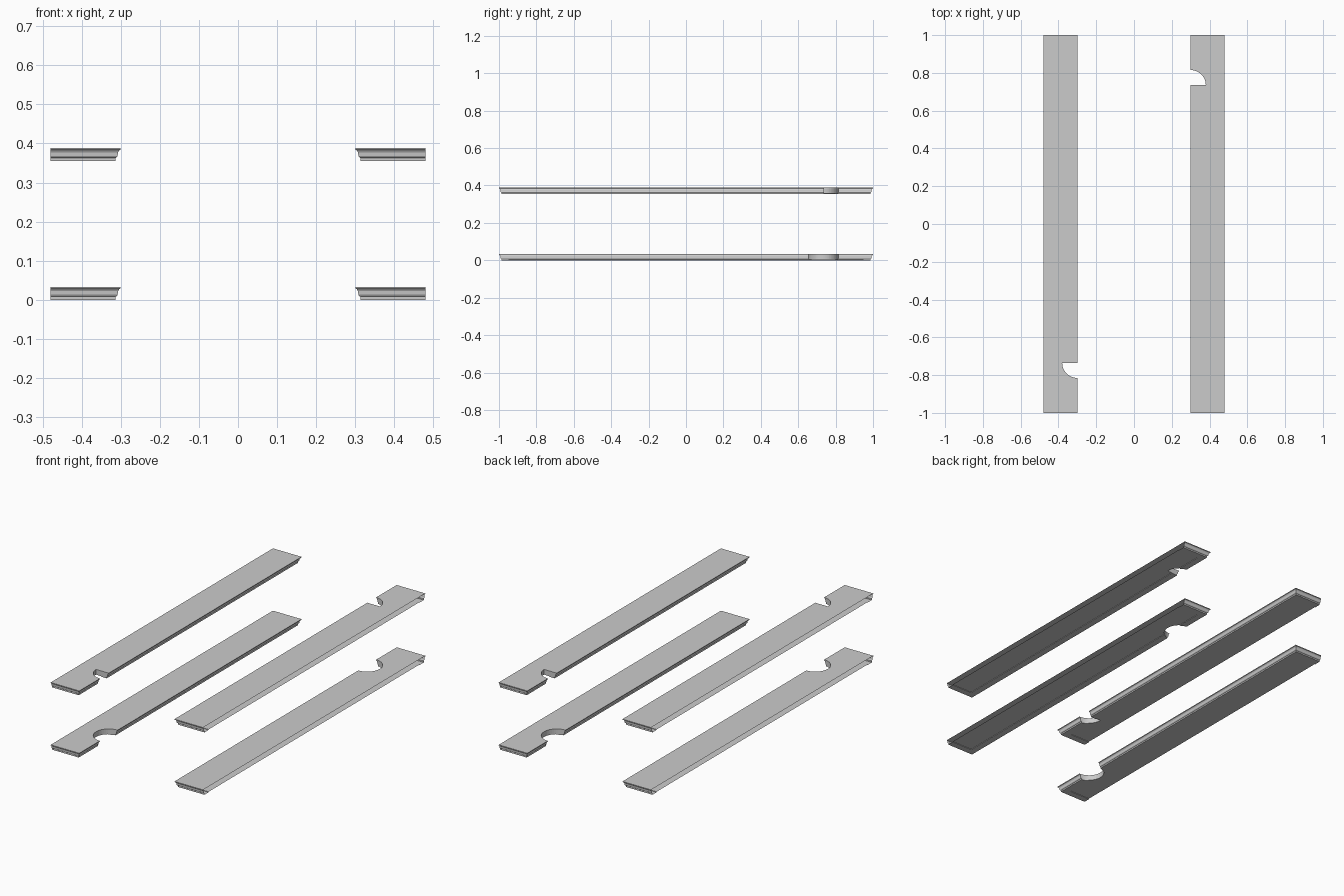
import bpy, bmesh, math

if "Cube" in bpy.data.objects:
    bpy.data.objects.remove(bpy.data.objects["Cube"])

# moulding profile: (inset from the outline, height), top to bottom, ending in a shallow underside recess
PROFILE = [(0, .033), (0, .029), (.004, .027), (.007, .022), (.008, .013),
           (.010, .010), (.013, .008), (.013, 0), (.05, 0), (.05, .003)]
X0, X1 = .30, .48
NOTCH_Y, NOTCH_R = .735, .08


def new_object(name, bm):
    bmesh.ops.recalc_face_normals(bm, faces=bm.faces[:])
    mesh = bpy.data.meshes.new(name)
    bm.to_mesh(mesh)
    bm.free()
    ob = bpy.data.objects.new(name, mesh)
    bpy.context.collection.objects.link(ob)
    return ob


def plank_body(name):
    # moulded on the inner edge and both ends, flat at the outer edge
    bm = bmesh.new()
    rings = [[bm.verts.new(c) for c in ((X1, -1 + d, z), (X0 + d, -1 + d, z),
                                        (X0 + d, 1 - d, z), (X1, 1 - d, z))]
             for d, z in PROFILE]
    for a, b in zip(rings, rings[1:]):
        for i in range(3):
            bm.faces.new((a[i], a[i + 1], b[i + 1], b[i]))
    bm.faces.new(rings[0])
    bm.faces.new(rings[-1])
    bm.faces.new([r[0] for r in rings] + [r[3] for r in reversed(rings)])
    return new_object(name, bm)


def notch_cutter(start, n):
    # round cutter reaching past the inner edge
    pts = [(X0 + NOTCH_R * math.cos(start + (math.pi / 2 - start) * i / n),
            NOTCH_Y + NOTCH_R * math.sin(start + (math.pi / 2 - start) * i / n))
           for i in range(n + 1)]
    low = NOTCH_Y if start == 0 else NOTCH_Y - NOTCH_R
    pts += [(X0 - .05, NOTCH_Y + NOTCH_R), (X0 - .05, low)]
    if start == 0:
        pts.append((X0, low))
    bm = bmesh.new()
    face = bm.faces.new([bm.verts.new((x, y, -.05)) for x, y in pts])
    ext = bmesh.ops.extrude_face_region(bm, geom=[face])
    for v in ext["geom"]:
        if isinstance(v, bmesh.types.BMVert):
            v.co.z = .1
    cutter = new_object("notch_cutter", bm)
    cutter.hide_render = True
    return cutter


def shelf(name, z, start, n, side):
    ob = plank_body(name)
    cutter = notch_cutter(start, n)
    mod = ob.modifiers.new("notch", 'BOOLEAN')
    mod.operation = 'DIFFERENCE'
    mod.solver = 'EXACT'
    mod.object = cutter
    deps = bpy.context.evaluated_depsgraph_get()
    mesh = bpy.data.meshes.new_from_object(ob.evaluated_get(deps))
    ob.modifiers.clear()
    bpy.data.objects.remove(cutter)
    # open the outer edge and turn the plank to its side
    bm = bmesh.new()
    bm.from_mesh(mesh)
    back = [f for f in bm.faces if all(v.co.x > X1 - .001 for v in f.verts)]
    bmesh.ops.delete(bm, geom=back, context='FACES')
    for v in bm.verts:
        v.co = (v.co.x * side, v.co.y * side, v.co.z + z)
    bm.to_mesh(mesh)
    bm.free()
    ob.data = mesh


# lower planks have a half-round notch, upper planks a quarter-round one
for side, label in ((1, "right"), (-1, "left")):
    shelf("lower_shelf_" + label, 0, -math.pi / 2, 24, side)
    shelf("upper_shelf_" + label, .355, 0, 12, side)
